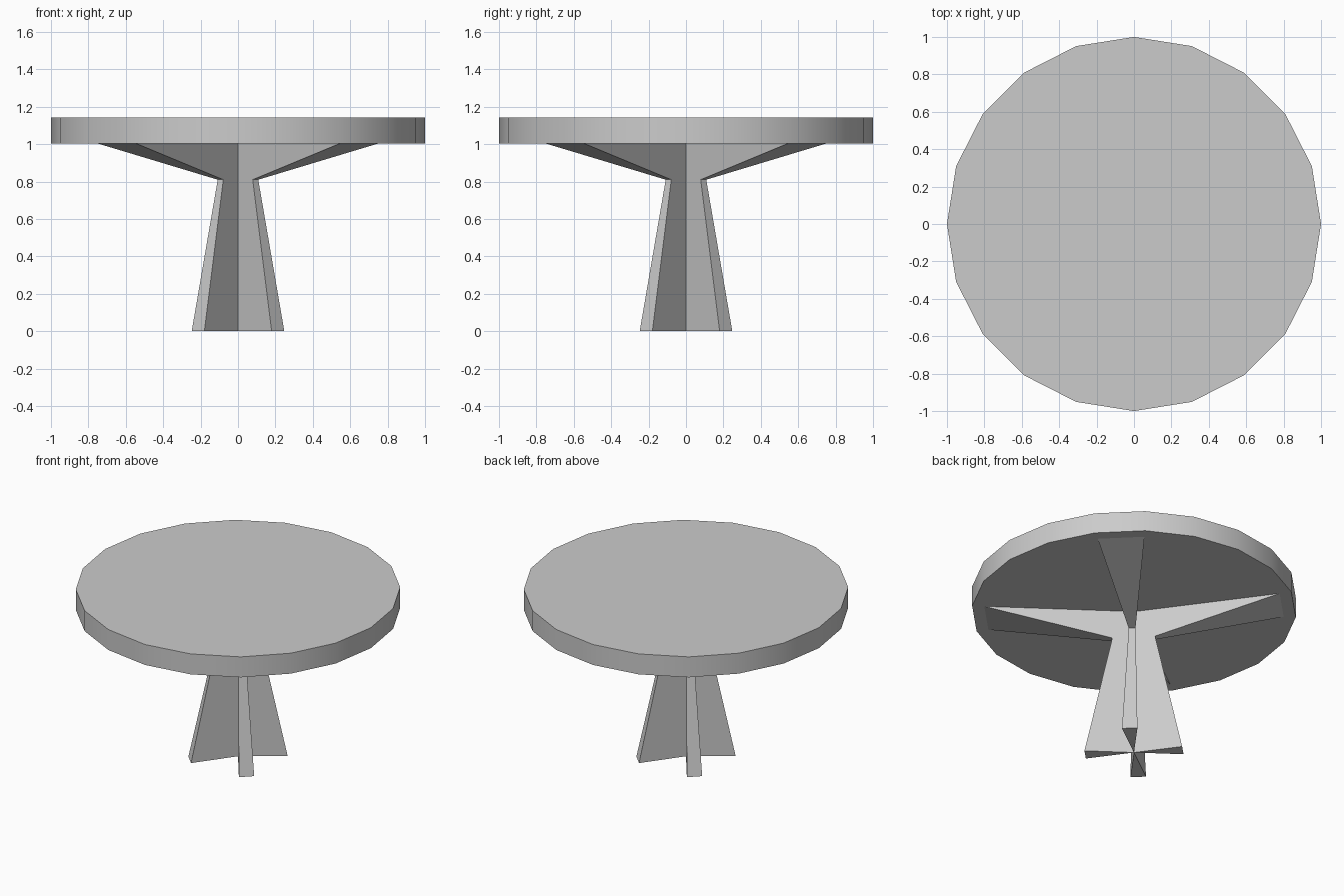
import bpy
from math import cos, sin, radians

if "Cube" in bpy.data.objects:
    bpy.data.objects.remove(bpy.data.objects["Cube"])

TOP_Z, UNDER_Z = 1.142, 1.003

# Round table top: 20 sides, smooth rim with crisp edges
bpy.ops.mesh.primitive_cylinder_add(vertices=20, radius=1, depth=TOP_Z - UNDER_Z,
                                    location=(0, 0, (TOP_Z + UNDER_Z) / 2))
top = bpy.context.object
top.name = "table_top"
bpy.ops.object.shade_smooth_by_angle(angle=radians(30))


# Wedge-shaped support fin: narrow triangle section, flared at foot and top
def add_fin(name, angle):
    profile = [(0.306, 0.0), (0.134, 0.81), (0.925, UNDER_Z)]
    verts = []
    for r, z in profile:
        verts.append((0, 0, z))
        for a in (angle - 9, angle + 9):
            verts.append((r * cos(radians(a)), r * sin(radians(a)), z))
    faces = [(2, 1, 0), (6, 7, 8)]
    for k in (0, 3):
        for i in range(3):
            j = (i + 1) % 3
            faces.append((k + i, k + j, k + 3 + j, k + 3 + i))
    mesh = bpy.data.meshes.new(name)
    mesh.from_pydata(verts, [], faces)
    bpy.context.collection.objects.link(bpy.data.objects.new(name, mesh))


# Four fins on the diagonals, meeting at the central axis
for name, angle in (("back_right_fin", 45), ("back_left_fin", 135),
                    ("front_left_fin", 225), ("front_right_fin", 315)):
    add_fin(name, angle)
